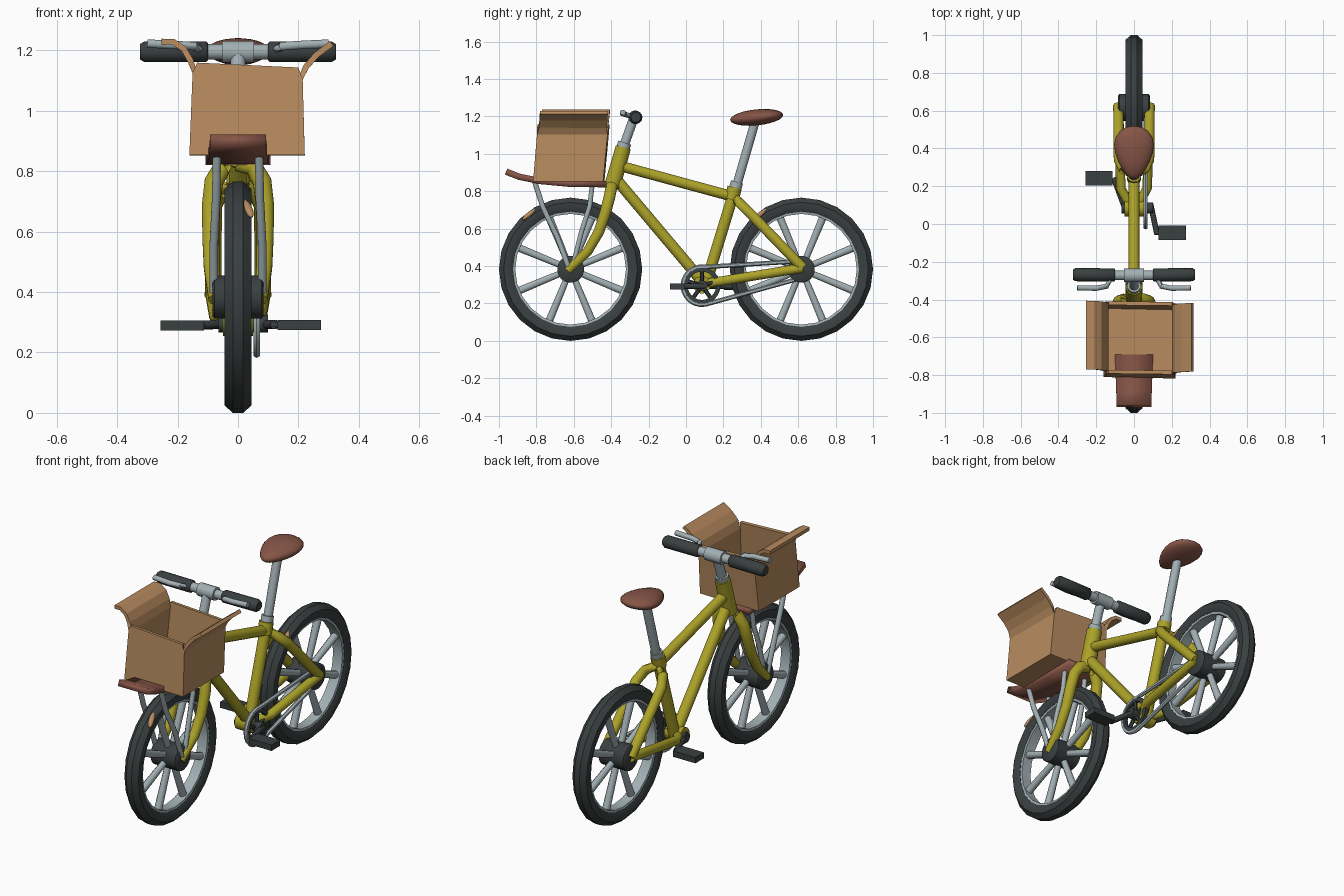
import bpy, bmesh, math
from mathutils import Matrix, Vector

if "Cube" in bpy.data.objects:
    bpy.data.objects.remove(bpy.data.objects["Cube"])


def mat(name, rgb):
    m = bpy.data.materials.new(name)
    m.diffuse_color = (*rgb, 1)
    m.use_nodes = True
    m.node_tree.nodes["Principled BSDF"].inputs["Base Color"].default_value = m.diffuse_color
    return m


YELLOW = mat("olive yellow", (0.42, 0.37, 0.022))
DARK = mat("dark rubber", (0.042, 0.05, 0.05))
GREY = mat("pale metal", (0.36, 0.43, 0.45))
BROWN = mat("brown leather", (0.24, 0.09, 0.062))
CARD = mat("cardboard tan", (0.48, 0.26, 0.115))


def finish(name, bm, m, angle=35):
    bmesh.ops.recalc_face_normals(bm, faces=bm.faces)
    me = bpy.data.meshes.new(name)
    bm.to_mesh(me)
    bm.free()
    me.materials.append(m)
    ob = bpy.data.objects.new(name, me)
    bpy.context.collection.objects.link(ob)
    for o in bpy.context.selected_objects:
        o.select_set(False)
    ob.select_set(True)
    bpy.context.view_layer.objects.active = ob
    if angle:
        bpy.ops.object.shade_smooth_by_angle(angle=math.radians(angle))
    return ob


def tube(name, pts, r, m, n=12, closed=False):
    """Round tube along a path; r is one radius or one per point."""
    pts = [Vector(p) for p in pts]
    k = len(pts)
    rs = r if isinstance(r, (list, tuple)) else [r] * k
    bm = bmesh.new()
    rings = []
    for i, p in enumerate(pts):
        a = pts[i - 1] if (i or closed) else p
        b = pts[(i + 1) % k] if (i < k - 1 or closed) else p
        t = (b - a).normalized()
        side = Vector((1, 0, 0)) if abs(t.x) < 0.8 else Vector((0, 0, 1))
        u = (side - t * side.dot(t)).normalized()
        v = t.cross(u)
        rings.append([bm.verts.new(p + rs[i] * (u * math.cos(q) + v * math.sin(q)))
                      for q in (math.tau * (j + 0.5) / n for j in range(n))])
    for i in range(k if closed else k - 1):
        A, B = rings[i], rings[(i + 1) % k]
        for j in range(n):
            bm.faces.new((A[j], A[(j + 1) % n], B[(j + 1) % n], B[j]))
    if not closed:
        bm.faces.new(rings[0])
        bm.faces.new(rings[-1])
    return finish(name, bm, m, 50)


def lathe(name, prof, y, z, m, n=24):
    """Closed (x, radius) profile spun about an axle along x."""
    bm = bmesh.new()
    rings = [[bm.verts.new((x, y + r * math.cos(a), z + r * math.sin(a))) for x, r in prof]
             for a in (math.tau * i / n for i in range(n))]
    k = len(prof)
    for i in range(n):
        A, B = rings[i], rings[(i + 1) % n]
        for j in range(k):
            bm.faces.new((A[j], A[(j + 1) % k], B[(j + 1) % k], B[j]))
    return finish(name, bm, m, 40)


def box(name, c, s, m):
    bm = bmesh.new()
    bmesh.ops.create_cube(bm, size=1)
    for v in bm.verts:
        v.co = Vector([v.co[i] * s[i] + c[i] for i in range(3)])
    return finish(name, bm, m, 0)


def both(name, pts, r, m, n=12):
    for s, side in ((-1, "left"), (1, "right")):
        tube(f"{side}_{name}", [(s * x, y, z) for x, y, z in pts], r, m, n)


# wheels: tyre, rim, hub, eight spokes and a tan patch
ZC = 0.383
for tag, yc in (("front", -0.617), ("rear", 0.617)):
    lathe(tag + "_tyre", [(-0.034, 0.308), (-0.045, 0.328), (-0.045, 0.358), (-0.017, 0.383),
                          (0.017, 0.383), (0.045, 0.358), (0.045, 0.328), (0.034, 0.308)], yc, ZC, DARK)
    lathe(tag + "_rim", [(-0.034, 0.315), (-0.03, 0.296), (0.03, 0.296), (0.034, 0.315)], yc, ZC, GREY)
    tube(tag + "_hub", [(-0.085, yc, ZC), (-0.078, yc, ZC), (0.078, yc, ZC), (0.085, yc, ZC)],
         [0.062, 0.072, 0.072, 0.062], DARK, 20)
    for i in range(8):
        a = math.pi / 8 + i * math.pi / 4
        c, s = math.cos(a), math.sin(a)
        tube(f"{tag}_spoke_{i}", [(0, yc + 0.05 * c, ZC + 0.05 * s), (0, yc + 0.302 * c, ZC + 0.302 * s)],
             [0.018, 0.022], GREY, 8)
    bm = bmesh.new()
    bmesh.ops.create_uvsphere(bm, u_segments=12, v_segments=8, radius=1)
    M = (Matrix.Translation((0.031, yc - 0.219, ZC + 0.294)) @ Matrix.Rotation(-0.93, 4, 'X')
         @ Matrix.Rotation(-0.3, 4, 'Y') @ Matrix.Diagonal((0.016, 0.014, 0.05, 1)))
    bm.transform(M)
    finish(tag + "_tyre_patch", bm, CARD)

# frame tubes
tube("head_tube", [(0, -0.395, 0.825), (0, -0.335, 1.035)], [0.044, 0.042], YELLOW, 16)
tube("top_tube", [(0, -0.35, 0.935), (0, 0.25, 0.772)], 0.029, YELLOW)
tube("down_tube", [(0, -0.37, 0.86), (0, 0.085, 0.32)], 0.031, YELLOW)
tube("seat_tube", [(0, 0.258, 0.80), (0, 0.105, 0.30)], 0.031, YELLOW)
tube("seat_tube_collar", [(0, 0.243, 0.755), (0, 0.26, 0.82)], 0.039, YELLOW, 14)
tube("bottom_bracket", [(-0.05, 0.085, 0.3), (0.05, 0.085, 0.3)], 0.047, YELLOW, 16)
both("seat_stay", [(0.0, 0.262, 0.765), (0.055, 0.29, 0.735), (0.08, 0.34, 0.685), (0.083, 0.625, 0.39)],
     0.028, YELLOW)
both("chain_stay", [(0.02, 0.1, 0.305), (0.07, 0.19, 0.32), (0.082, 0.625, 0.39)], 0.026, YELLOW)
both("fork_blade", [(0.0, -0.395, 0.83), (0.05, -0.40, 0.815), (0.08, -0.41, 0.765), (0.089, -0.43, 0.69),
                    (0.09, -0.465, 0.585), (0.087, -0.525, 0.48), (0.075, -0.632, 0.375)],
     [0.032, 0.032, 0.032, 0.031, 0.029, 0.027, 0.023], YELLOW)

# seat and post
tube("seat_post", [(0, 0.262, 0.80), (0, 0.372, 1.18)], 0.025, GREY)
tube("seat_clamp", [(0, 0.263, 0.815), (0, 0.273, 0.85)], 0.033, GREY, 14)
bm = bmesh.new()
bmesh.ops.create_uvsphere(bm, u_segments=20, v_segments=12, radius=1)
for v in bm.verts:
    a, b, c = v.co
    v.co = (a * 0.109 * (0.92 + 0.3 * b), 0.378 + 0.142 * b, 1.195 + 0.043 * c + 0.013 * b)
finish("seat", bm, BROWN, 60)

# stem, handlebar, grips and brake levers
tube("stem", [(0, -0.34, 1.02), (0, -0.278, 1.195)], 0.026, GREY)
tube("stem_collar", [(0, -0.337, 1.03), (0, -0.327, 1.06)], 0.036, GREY, 14)
tube("handlebar", [(-0.2, -0.272, 1.195), (0.2, -0.272, 1.195)], 0.026, GREY)
tube("bar_clamp", [(-0.053, -0.272, 1.195), (0.053, -0.272, 1.195)], 0.037, GREY, 16)
both("grip", [(0.1, -0.27, 1.195), (0.106, -0.27, 1.195), (0.31, -0.268, 1.195), (0.324, -0.268, 1.195)],
     [0.029, 0.035, 0.035, 0.026], DARK, 14)
both("brake_lever", [(0.12, -0.285, 1.2), (0.145, -0.33, 1.213), (0.2, -0.34, 1.217), (0.3, -0.338, 1.222)],
     0.015, GREY, 8)

# drivetrain: chainring, chain, cranks, pedals
CY, CZ = 0.085, 0.295
lathe("chainring", [(0.052, 0.076), (0.052, 0.099), (0.072, 0.099), (0.072, 0.076)], CY, CZ, DARK)
tube("crank_axle", [(-0.065, CY, CZ), (0.1, CY, CZ)], 0.03, DARK)
for i in range(5):
    a = math.pi / 2 + math.tau * i / 5
    tube(f"chainring_arm_{i}", [(0.062, CY, CZ), (0.062, CY + 0.085 * math.cos(a), CZ + 0.085 * math.sin(a))],
         0.011, DARK, 6)
loop = []
for i in range(13):
    a = math.radians(80 + 200 * i / 12)
    loop.append((0.062, CY + 0.102 * math.cos(a), CZ + 0.102 * math.sin(a)))
for i in range(7):
    a = math.radians(-80 + 160 * i / 6)
    loop.append((0.062, 0.617 + 0.045 * math.cos(a), ZC + 0.045 * math.sin(a)))
tube("chain", loop, 0.012, GREY, 6, closed=True)
tube("right_crank", [(0.088, 0.105, 0.292), (0.122, -0.055, 0.292)], 0.016, DARK, 8)
tube("left_crank", [(-0.045, 0.075, 0.295), (-0.108, 0.245, 0.29)], 0.016, DARK, 8)
tube("right_pedal_pin", [(0.11, -0.047, 0.291), (0.16, -0.047, 0.291)], 0.012, DARK, 8)
box("right_pedal", (0.203, -0.047, 0.291), (0.144, 0.078, 0.034), DARK)
box("left_pedal", (-0.185, 0.242, 0.289), (0.144, 0.078, 0.034), DARK)

# front rack legs
both("rack_front_leg", [(0.07, -0.812, 0.86), (0.072, -0.765, 0.715), (0.08, -0.69, 0.56), (0.08, -0.63, 0.40)],
     0.015, GREY, 8)
both("rack_rear_leg", [(0.07, -0.50, 0.845), (0.072, -0.515, 0.72), (0.078, -0.56, 0.58), (0.08, -0.605, 0.40)],
     0.014, GREY, 8)

# curved rack tray
bm = bmesh.new()
rows = [[bm.verts.new((x, y, z)) for x in (-w, w)] for y, z, w in
        ((-0.962, 0.905, 0.092), (-0.89, 0.877, 0.094), (-0.78, 0.855, 0.098),
         (-0.62, 0.84, 0.103), (-0.425, 0.838, 0.107))]
for A, B in zip(rows, rows[1:]):
    bm.faces.new((A[0], A[1], B[1], B[0]))
tray = finish("rack_tray", bm, BROWN)
mod = tray.modifiers.new("thickness", 'SOLIDIFY')
mod.thickness, mod.offset = 0.034, 0

# open cardboard box with curled side flaps: one bent sheet plus end walls
prof = [(-0.253, 1.228), (-0.215, 1.228), (-0.18, 1.205), (-0.157, 1.165), (-0.143, 1.125), (-0.155, 0.858),
        (0.215, 0.858), (0.207, 1.105), (0.225, 1.145), (0.26, 1.185), (0.31, 1.222)]
bm = bmesh.new()


def row(y):
    return [bm.verts.new((x, y + 0.09 * (z - 0.86) - 0.02 * (x - 0.03), z)) for x, z in prof]


F, B = row(-0.808), row(-0.445)
for i in range(len(prof) - 1):
    bm.faces.new((F[i], B[i], B[i + 1], F[i + 1]))
for R, y in ((F, -0.808), (B, -0.445)):
    tl = bm.verts.new((-0.135, y + 0.026, 1.158))
    tr = bm.verts.new((0.2, y + 0.022, 1.142))
    bm.faces.new((R[4], R[5], R[6], R[7], tr, tl))
carton = finish("cardboard_box", bm, CARD, 0)
mod = carton.modifiers.new("thickness", 'SOLIDIFY')
mod.thickness, mod.offset = 0.02, 0
